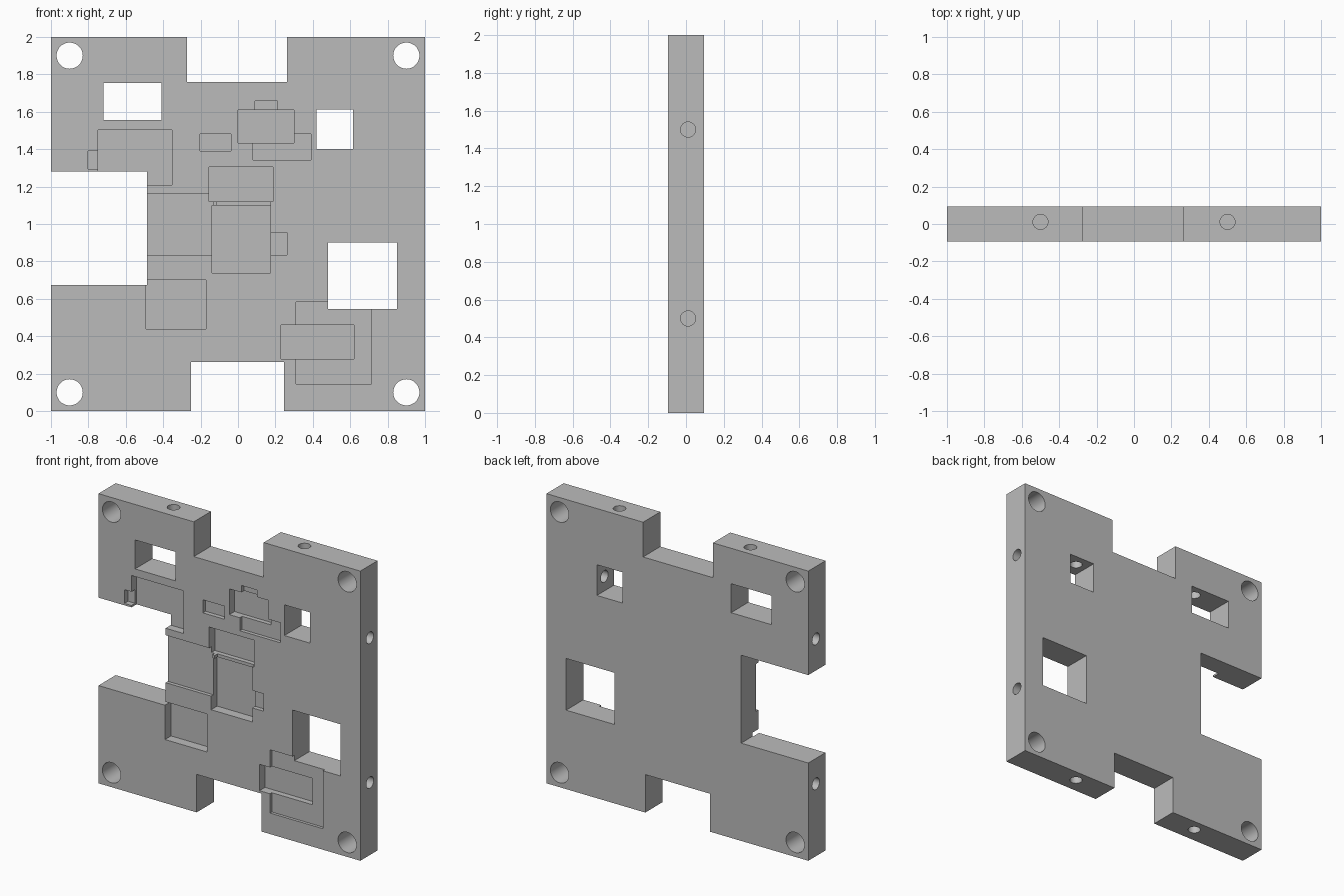
import bpy
from math import pi

if "Cube" in bpy.data.objects:
    bpy.data.objects.remove(bpy.data.objects["Cube"])

HALF = 0.094      # half the plate thickness
CROSS_Y = 0.011   # depth position of the edge holes
cutters = []

grey = bpy.data.materials.new("plain_grey")
grey.use_nodes = True
grey.diffuse_color = (0.5, 0.5, 0.5, 1)
grey.node_tree.nodes["Principled BSDF"].inputs["Base Color"].default_value = (0.5, 0.5, 0.5, 1)


def box(name, x0, x1, z0, z1, y0, y1):
    bpy.ops.mesh.primitive_cube_add(
        size=1, location=((x0 + x1) / 2, (y0 + y1) / 2, (z0 + z1) / 2))
    ob = bpy.context.object
    ob.name = name
    ob.scale = (x1 - x0, y1 - y0, z1 - z0)
    bpy.ops.object.transform_apply(location=True, rotation=True, scale=True)
    ob.data.materials.append(grey)
    return ob


def opening(name, x0, x1, z0, z1):
    cutters.append(box(name, x0, x1, z0, z1, -0.3, 0.3))


def pocket(name, x0, x1, z0, z1, depth):
    cutters.append(box(name, x0, x1, z0, z1, -0.3, -HALF + depth))


def hole(name, radius, length, location, rotation):
    bpy.ops.mesh.primitive_cylinder_add(
        vertices=48, radius=radius, depth=length, location=location, rotation=rotation)
    ob = bpy.context.object
    ob.name = name
    bpy.ops.object.transform_apply(location=True, rotation=True, scale=True)
    ob.data.materials.append(grey)
    cutters.append(ob)


plate = box("mounting_plate", -1, 1, 0, 2, -HALF, HALF)

# Notches in the outline
opening("top_notch", -0.272, 0.262, 1.76, 2.2)
opening("bottom_notch", -0.25, 0.245, -0.2, 0.262)
opening("side_notch", -1.2, -0.487, 0.675, 1.282)

# Windows through the plate
opening("upper_right_window", -0.72, -0.41, 1.555, 1.755)
opening("upper_left_window", 0.42, 0.615, 1.4, 1.612)
opening("lower_left_window", 0.482, 0.85, 0.545, 0.902)

# Shallow component pockets in the front
pocket("corner_pocket", -0.748, -0.352, 1.208, 1.502, 0.056)
pocket("corner_tab", -0.802, -0.74, 1.295, 1.39, 0.04)
pocket("small_pocket", -0.202, -0.038, 1.39, 1.48, 0.03)
pocket("upper_pocket", 0.0, 0.3, 1.432, 1.61, 0.056)
pocket("upper_tab", 0.092, 0.21, 1.6, 1.658, 0.03)
pocket("upper_step", 0.08, 0.39, 1.342, 1.48, 0.025)
pocket("wide_pocket", -0.155, 0.188, 1.12, 1.305, 0.062)
pocket("bridge_strip", -0.112, 0.175, 1.09, 1.13, 0.03)
pocket("centre_pocket", -0.14, 0.175, 0.738, 1.098, 0.066)
pocket("centre_tab", 0.16, 0.262, 0.835, 0.955, 0.03)
pocket("edge_step", -0.6, -0.13, 0.832, 1.16, 0.025)
pocket("lower_pocket", -0.492, -0.17, 0.438, 0.7, 0.066)
pocket("large_step", 0.31, 0.715, 0.145, 0.582, 0.02)
pocket("large_pocket", 0.23, 0.62, 0.278, 0.46, 0.06)

# Corner bolt holes and blind holes drilled in from each edge
for sx in (-1, 1):
    for sz in (-1, 1):
        hole("corner_hole", 0.07, 0.6, (sx * 0.9, 0, 1 + sz * 0.9), (pi / 2, 0, 0))
        hole("side_hole", 0.04, 0.8, (sx, CROSS_Y, 1 + sz * 0.5), (0, pi / 2, 0))
        hole("end_hole", 0.04, 0.8, (sx * 0.5, CROSS_Y, 1 + sz), (0, 0, 0))

# Cut everything from the plate
for c in cutters:
    mod = plate.modifiers.new(c.name, "BOOLEAN")
    mod.operation = "DIFFERENCE"
    mod.solver = "EXACT"
    mod.object = c
bpy.context.view_layer.update()
graph = bpy.context.evaluated_depsgraph_get()
result = bpy.data.meshes.new_from_object(plate.evaluated_get(graph))
plate.modifiers.clear()
plate.data = result
plate.data.materials.clear()
plate.data.materials.append(grey)
for poly in plate.data.polygons:
    poly.material_index = 0
for c in cutters:
    bpy.data.objects.remove(c)

# Round hole walls with crisp edges
bpy.ops.object.select_all(action="DESELECT")
plate.select_set(True)
bpy.context.view_layer.objects.active = plate
bpy.ops.object.shade_smooth_by_angle(angle=pi / 6)
